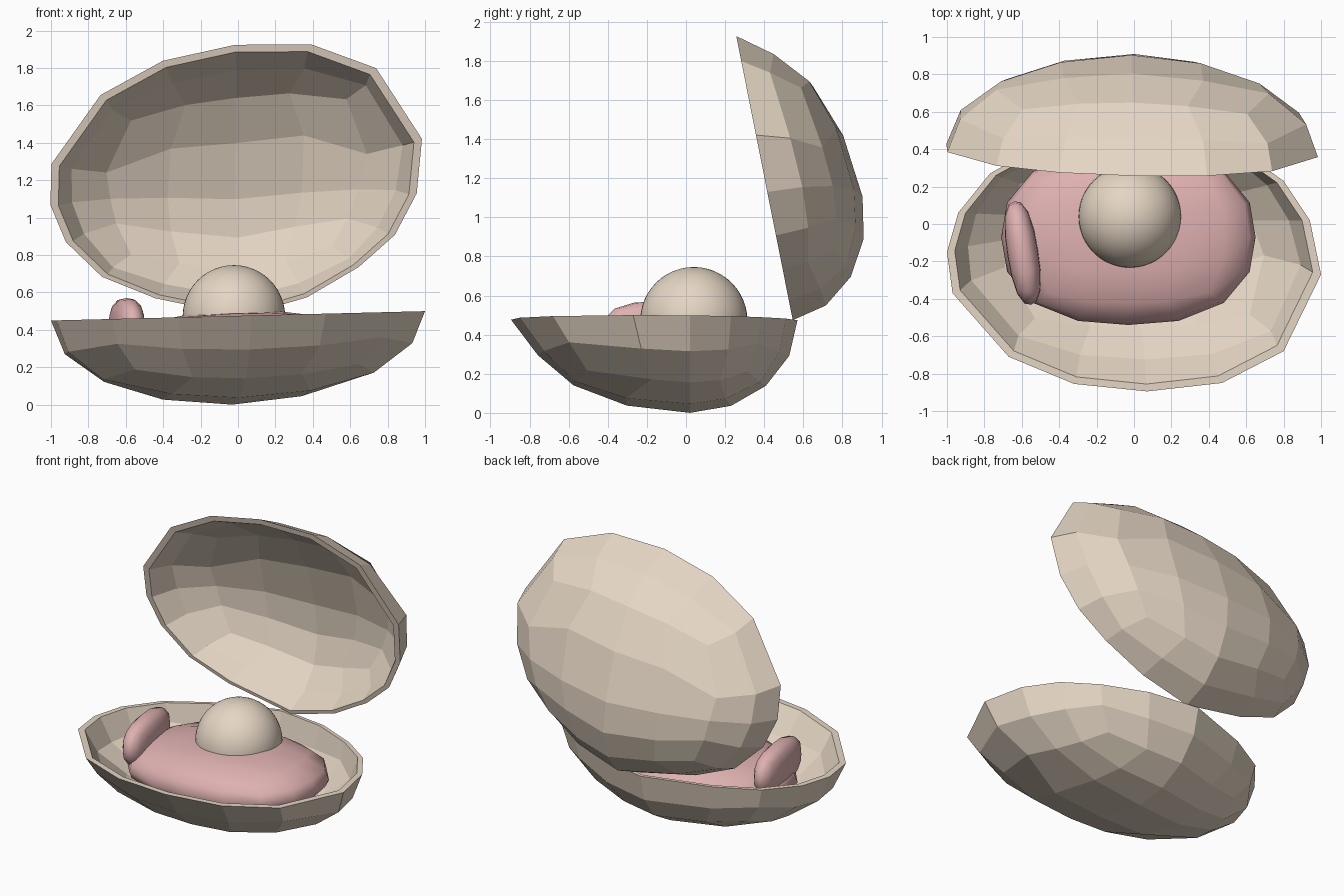
import bpy, bmesh, math
from mathutils import Vector, Matrix

if "Cube" in bpy.data.objects:
    bpy.data.objects.remove(bpy.data.objects["Cube"])


def material(name, rgb):
    m = bpy.data.materials.new(name)
    m.diffuse_color = (*rgb, 1)
    m.use_nodes = True
    m.node_tree.nodes["Principled BSDF"].inputs["Base Color"].default_value = m.diffuse_color
    return m


CREAM = material("cream", (0.78, 0.67, 0.55))
PINK = material("pink", (0.74, 0.44, 0.44))

# rim outline of a shell half, 16 points anticlockwise from the right
RIM = [(.94, .02), (.80, .23), (.59, .38), (.30, .51), (-.05, .57), (-.50, .42),
       (-.77, .27), (-.94, .06), (-1.0, -.15), (-.97, -.37), (-.67, -.71),
       (-.32, -.855), (.07, -.895), (.47, -.85), (.80, -.68), (1.0, -.27)]
CX, CY, DEPTH = -.03, .02, .474


def quad_sphere():
    """Unit sphere made of six 4x4 quad patches."""
    bm = bmesh.new()
    bmesh.ops.create_cube(bm, size=2)
    bmesh.ops.subdivide_edges(bm, edges=bm.edges[:], cuts=3, use_grid_fill=True)
    for v in bm.verts:
        v.co = Vector([math.tan(c * math.pi / 4) for c in v.co]).normalized()
    return bm


def finish(bm, name, mat, smooth=False):
    bmesh.ops.recalc_face_normals(bm, faces=bm.faces[:])
    me = bpy.data.meshes.new(name)
    bm.to_mesh(me)
    bm.free()
    me.materials.append(mat)
    for p in me.polygons:
        p.use_smooth = smooth
    ob = bpy.data.objects.new(name, me)
    bpy.context.collection.objects.link(ob)
    return ob


def bowl_point(d, k, kd):
    """Map a lower half-sphere direction onto the shell bowl."""
    r = math.hypot(d.x, d.y)
    t = (math.atan2(d.y, d.x) / (math.pi / 8)) % 16
    i, f = int(t) % 16, t - int(t)
    rim = Vector(RIM[i]).lerp(Vector(RIM[(i + 1) % 16]), f)
    x, y = (rim.x - CX) * r * k, (rim.y - CY) * r * k
    if y < 0 and r < .999:          # front lip flares out past the bowl
        y *= .92
    x, y = x + CX, y + CY
    return Vector((x, y, .475 + .025 * x + DEPTH * kd * min(d.z, 0)))


def lift(p):
    """Swing a bowl point up to the open upper half."""
    s, depth = .57 - p.y, .475 + .025 * p.x - p.z
    x, s = p.x - .11 * (s - .6) + .01, s + .12 * p.x
    return Vector((x, .545 - .195 * s + .98 * depth, .48 + .98 * s + .19 * depth))


def shell(name, place):
    bm = quad_sphere()
    bmesh.ops.delete(bm, geom=[v for v in bm.verts if v.co.z > .01], context="VERTS")
    faces = [[v.index for v in f.verts] for f in bm.faces if not bm.verts.index_update()]
    rim = [[v.index for v in e.verts] for e in bm.edges if e.is_boundary]
    dirs = [v.co.copy() for v in bm.verts]
    bm.free()
    n = len(dirs)
    # outer skin, inner skin and the lip joining them
    skins = [place(bowl_point(d, k, kd)) for k, kd in ((1, 1), (.957, .92)) for d in dirs]
    both = bmesh.new()
    vs = [both.verts.new(p) for p in skins]
    quads = faces + [[i + n for i in reversed(f)] for f in faces]
    quads += [[a, b, b + n, a + n] for a, b in rim]
    for q in quads:
        both.faces.new([vs[i] for i in q])
    return finish(both, name, CREAM)


def blob(name, centre, size, power, turn=0, tilt=0, belly=1):
    """Smooth rounded-box lump, optionally turned, tilted and flattened below."""
    bm = quad_sphere()
    rot = Matrix.Rotation(turn, 3, "Z")
    for v in bm.verts:
        p = v.co / sum(abs(c) ** power for c in v.co) ** (1 / power)
        p = Vector([a * b for a, b in zip(p, size)])
        p.z = p.z * (belly if p.z < 0 else 1) + tilt * p.x
        v.co = rot @ p + Vector(centre)
    return finish(bm, name, PINK, True)


# shell halves
shell("lower_shell", lambda p: p)
shell("upper_shell", lift)

# soft body and side lump
blob("soft_body", (-.03, -.07, .31), (.68, .47, .185), 2.4, tilt=.04, belly=.75)
blob("side_lump", (-.595, -.155, .42), (.083, .28, .15), 2.5, math.radians(9))

# pearl
bm = bmesh.new()
bmesh.ops.create_uvsphere(bm, u_segments=48, v_segments=24, radius=.274,
                          matrix=Matrix.Translation((-.022, .04, .472)))
finish(bm, "pearl", CREAM, True)
